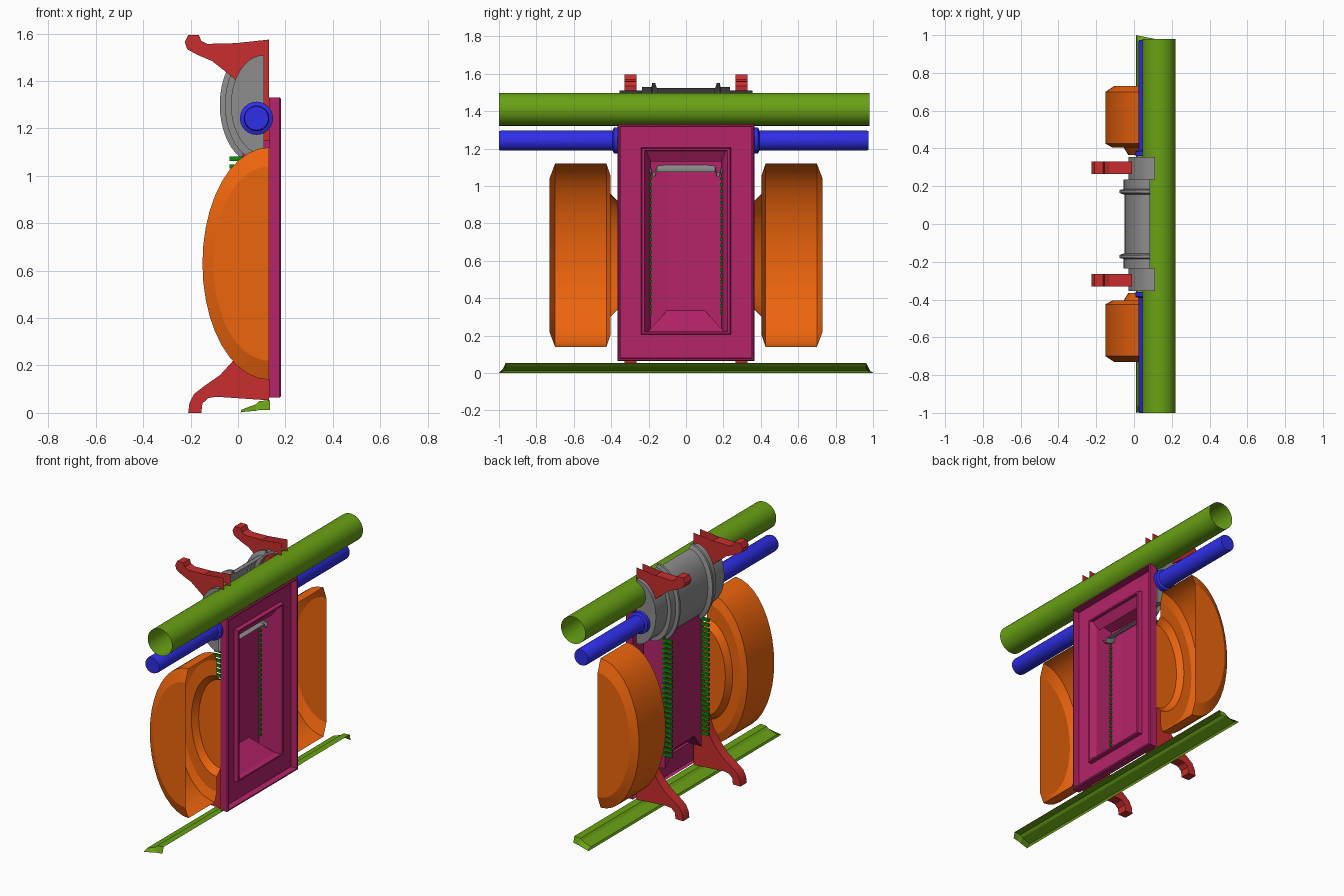
import bpy, bmesh
from math import sin, cos, pi

if "Cube" in bpy.data.objects:
    bpy.data.objects.remove(bpy.data.objects["Cube"])


def material(name, rgb):
    m = bpy.data.materials.new(name)
    m.diffuse_color = (*rgb, 1)
    m.use_nodes = True
    m.node_tree.nodes["Principled BSDF"].inputs["Base Color"].default_value = m.diffuse_color
    return m


GREEN = material("green", (0.14, 0.36, 0.007))
LEAF = material("dark_green", (0.003, 0.28, 0.003))
ORANGE = material("orange", (0.85, 0.13, 0.004))
PLUM = material("plum", (0.46, 0.017, 0.14))
RED = material("red", (0.58, 0.027, 0.027))
BLUE = material("blue", (0.028, 0.028, 0.82))
GREY = material("grey", (0.27, 0.27, 0.27))


def finish(name, bm, mat=None, angle=0.5):
    bmesh.ops.remove_doubles(bm, verts=bm.verts, dist=1e-5)
    bmesh.ops.recalc_face_normals(bm, faces=bm.faces)
    me = bpy.data.meshes.new(name)
    bm.to_mesh(me)
    bm.free()
    ob = bpy.data.objects.new(name, me)
    bpy.context.collection.objects.link(ob)
    if mat:
        me.materials.append(mat)
    if angle:
        bpy.ops.object.select_all(action='DESELECT')
        ob.select_set(True)
        bpy.context.view_layer.objects.active = ob
        bpy.ops.object.shade_smooth_by_angle(angle=angle)
    return ob


def skin(name, loops, mat=None, closed=True, caps=(False, False), angle=0.5, skip=()):
    """Bridge successive point loops of equal length; skip leaves gaps."""
    bm = bmesh.new()
    rows = [[bm.verts.new(p) for p in loop] for loop in loops]
    n = len(rows[0])
    for a, b in zip(rows, rows[1:]):
        for i in range(n if closed else n - 1):
            if i not in skip:
                j = (i + 1) % n
                bm.faces.new((a[i], a[j], b[j], b[i]))
    for cap, row in zip(caps, (rows[0], rows[-1])):
        if cap:
            bm.faces.new(row)
    return finish(name, bm, mat, angle)


def half_shell(name, profile, cz, segs, mat, angle):
    """Half-ellipse sections (y, centre_x, radius_x, radius_z), open towards +x."""
    loops = [[(cx - a * sin(pi * i / segs), y, cz + b * cos(pi * i / segs))
              for i in range(segs + 1)] for y, cx, a, b in profile]
    return skin(name, loops, mat, False, (True, True), angle)


def rod(name, profile, cx, cz, segs, mat, capped):
    """Round sections (y, radius) along y."""
    loops = [[(cx + r * cos(2 * pi * i / segs), y, cz + r * sin(2 * pi * i / segs))
              for i in range(segs)] for y, r in profile]
    return skin(name, loops, mat, True, (capped, capped))


def rect(hy, z0, z1, x):
    return [(x, -hy, z0), (x, hy, z0), (x, hy, z1), (x, -hy, z1)]


def plate(name, outline, y0, y1, mat, skip=()):
    skin(name, [[(x, y, z) for x, z in outline] for y in (y0, y1)],
         mat, True, (True, True), skip=skip)


# top pipe, open at both ends
rod("top_pipe", [(-1, 0.088), (0.98, 0.088)], 0.133, 1.41, 32, GREEN, False)

# bottom sill: open shell with sloped, tapered ends
sill = [(0.01, 0.0), (0.015, 0.014), (0.075, 0.036), (0.09, 0.05), (0.135, 0.053)]
mid = [[(x, y, z) for x, z in sill] for y in (-0.965, 0.965)]
tip = [[(x, s * (1 - (x - 0.01) * 0.2), z * 0.25) for x, z in sill] for s in (-1, 1)]
skin("bottom_sill", [tip[0], mid[0], mid[1], tip[1]], GREEN, closed=False, angle=0.2)

# central drum with flanges and end plates
half = [(0.155, 0.085, 0.135, 0.225), (0.16, 0.085, 0.15, 0.235),
        (0.165, 0.085, 0.162, 0.252), (0.18, 0.085, 0.162, 0.252),
        (0.185, 0.085, 0.14, 0.23), (0.235, 0.085, 0.14, 0.23),
        (0.235, 0.11, 0.14, 0.21), (0.355, 0.11, 0.14, 0.21)]
half_shell("drum", [(-p[0], *p[1:]) for p in half[::-1]] + half, 1.30, 20, GREY, 0.5)

# framed panel: thin rim, recessed face, raised lip, deep tray
skin("panel_frame", [rect(0.365, 0.065, 1.33, 0.13), rect(0.365, 0.065, 1.33, 0.176),
                     rect(0.36, 0.07, 1.325, 0.182), rect(0.352, 0.078, 1.317, 0.182),
                     rect(0.35, 0.08, 1.315, 0.14), rect(0.24, 0.205, 1.205, 0.14),
                     rect(0.235, 0.21, 1.20, 0.165), rect(0.222, 0.22, 1.19, 0.165),
                     rect(0.20, 0.225, 1.185, 0.13)],
     PLUM, angle=0)
# tray: upright sides, wedge-shaped bottom
skin("panel_tray", [[(0.13, y, 0.225), (x, y * k, z), (x, y * k, 1.15), (0.13, y, 1.185)]
                    for y, x, k, z in ((-0.20, 0.02, 0.95, 0.23), (-0.20, 0.01, 0.5, 0.335),
                                       (0.20, 0.01, 0.5, 0.335), (0.20, 0.02, 0.95, 0.23))],
     PLUM, closed=False, caps=(True, True), angle=0)
skin("panel_lintel", [[(0.15, -0.225, 1.19), (0.15, 0.225, 1.19)],
                      [(0.115, -0.185, 1.13), (0.115, 0.185, 1.13)]],
     PLUM, closed=False, angle=0)

# mirrored arms: hooked profile at the top, foot at the bottom
top_arm = [(-0.21, 1.595), (-0.165, 1.595), (-0.155, 1.57), (-0.13, 1.557), (-0.01, 1.56),
           (0.13, 1.575), (0.13, 1.15), (0.11, 1.15), (0.11, 1.50), (0.06, 1.47),
           (0.0, 1.395), (-0.04, 1.43), (-0.11, 1.485), (-0.17, 1.51), (-0.215, 1.535),
           (-0.225, 1.565)]
foot = [(-0.21, 0), (-0.155, 0), (-0.15, 0.04), (-0.125, 0.063), (-0.09, 0.068),
        (0.13, 0.053), (0.13, 0.68), (0.11, 0.68), (0.08, 0.45), (0.03, 0.30),
        (-0.025, 0.215), (-0.075, 0.16), (-0.14, 0.115), (-0.185, 0.08), (-0.205, 0.04)]

wheel = [(0.73, 0.235, 0.41), (0.70, 0.28, 0.49), (0.425, 0.28, 0.49),
         (0.405, 0.245, 0.43), (0.405, 0.185, 0.33), (0.365, 0.16, 0.29)]

for side, s in (("left", -1), ("right", 1)):
    # half wheel
    half_shell("wheel_" + side, [(s * y, 0.13, a, b) for y, a, b in wheel],
               0.63, 20, ORANGE, 0.32)
    # axle rod with collar
    end = 0.975 if s > 0 else 1.0
    rod("axle_" + side, [(s * y, r) for y, r in
        ((0.36, 0.07), (0.385, 0.07), (0.392, 0.054), (end - 0.012, 0.054), (end, 0.05))],
        0.078, 1.243, 24, BLUE, True)
    # arms; the upper one is open on top where it meets the drum
    y0, y1 = s * 0.265, s * 0.33
    plate("upper_arm_" + side, top_arm, y0, y1, RED, skip=(4, 5, 6, 7, 8, 9))
    plate("foot_" + side, foot, y0, y1, RED)
    # row of small teeth along the back of the tray
    bm = bmesh.new()
    for i in range(24):
        cube = bmesh.ops.create_cube(bm, size=1)["verts"]
        bmesh.ops.scale(bm, vec=(0.07, 0.014, 0.018), verts=cube)
        bmesh.ops.translate(bm, vec=(0.0, s * 0.19, 0.325 + i * 0.0325), verts=cube)
    finish("teeth_" + side, bm, LEAF, 0)
